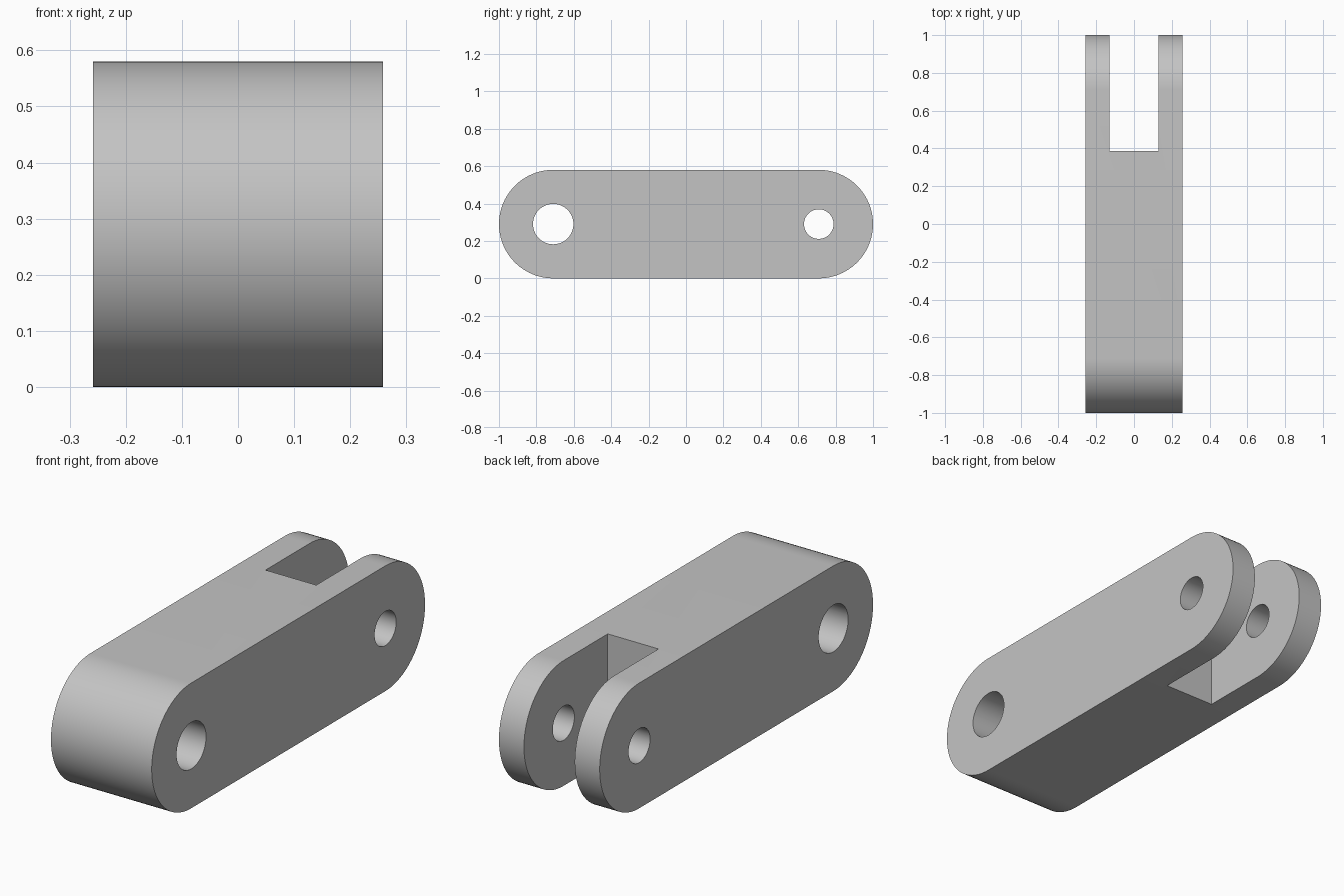
import bpy
import bmesh
from math import pi, sin, cos, radians

cube = bpy.data.objects.get("Cube")
if cube:
    bpy.data.objects.remove(cube, do_unlink=True)

HALF_W = 0.258      # half width along x
R = 0.29            # end radius and half height
PIVOT = 1 - R       # distance of the pivots from the centre
SEG = 48

grey = bpy.data.materials.new("light_grey")
grey.use_nodes = True
COLOR = (0.55, 0.55, 0.55, 1)
grey.diffuse_color = COLOR
grey.node_tree.nodes["Principled BSDF"].inputs["Base Color"].default_value = COLOR


def extrude_profile(name, points, half_width):
    """Extrude a closed (y, z) outline along x, centred on x = 0."""
    bm = bmesh.new()
    face = bm.faces.new([bm.verts.new((-half_width, y, z)) for y, z in points])
    new = bmesh.ops.extrude_face_region(bm, geom=[face])["geom"]
    verts = [v for v in new if isinstance(v, bmesh.types.BMVert)]
    bmesh.ops.translate(bm, verts=verts, vec=(2 * half_width, 0, 0))
    bmesh.ops.recalc_face_normals(bm, faces=bm.faces)
    mesh = bpy.data.meshes.new(name)
    bm.to_mesh(mesh)
    bm.free()
    mesh.materials.append(grey)
    obj = bpy.data.objects.new(name, mesh)
    bpy.context.collection.objects.link(obj)
    return obj


def arc(y, radius, start, sweep, steps):
    return [(y + radius * cos(start + sweep * i / steps),
             R + radius * sin(start + sweep * i / steps)) for i in range(steps + 1)]


# Link body with two rounded ends
outline = arc(PIVOT, R, -pi / 2, pi, SEG) + arc(-PIVOT, R, pi / 2, pi, SEG)
body = extrude_profile("link_body", outline, HALF_W)

# Cutters: fork slot at the back, large front bore, small fork bore
slot = [(0.387, -0.1), (1.1, -0.1), (1.1, 0.7), (0.387, 0.7)]
cutters = [
    extrude_profile("slot_cutter", slot, 0.13),
    extrude_profile("front_bore_cutter", arc(-PIVOT, 0.108, 0, 2 * pi, SEG)[:-1], 0.4),
    extrude_profile("fork_bore_cutter", arc(PIVOT, 0.079, 0, 2 * pi, SEG)[:-1], 0.4),
]
bpy.context.view_layer.objects.active = body
for cutter in cutters:
    mod = body.modifiers.new(cutter.name, 'BOOLEAN')
    mod.operation = 'DIFFERENCE'
    mod.solver = 'EXACT'
    mod.object = cutter
    bpy.ops.object.modifier_apply(modifier=mod.name)
for cutter in cutters:
    bpy.data.objects.remove(cutter, do_unlink=True)

# Smooth round surfaces, sharp edges kept
bpy.ops.object.select_all(action='DESELECT')
body.select_set(True)
bpy.ops.object.shade_smooth_by_angle(angle=radians(30))
